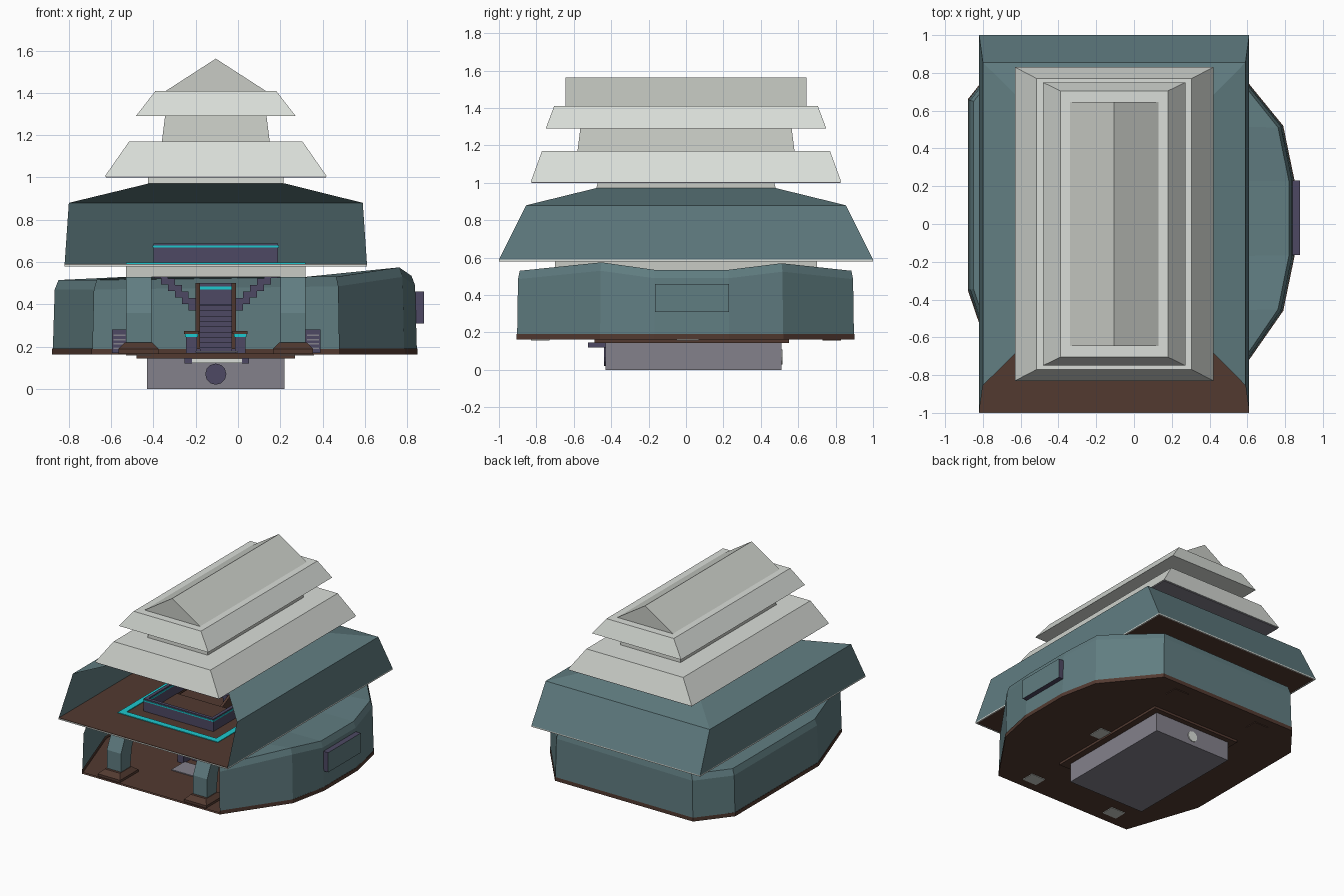
import bpy, bmesh, math

if "Cube" in bpy.data.objects:
    bpy.data.objects.remove(bpy.data.objects["Cube"])

CX = -0.105  # centre line of the upper storeys


def material(name, rgb):
    m = bpy.data.materials.new(name)
    m.diffuse_color = (*rgb, 1)
    m.use_nodes = True
    m.node_tree.nodes["Principled BSDF"].inputs["Base Color"].default_value = m.diffuse_color
    return m


TEAL = material("teal", (0.118, 0.205, 0.22))
BROWN = material("dark_brown", (0.085, 0.042, 0.03))
WHITE = material("pale_white", (0.70, 0.73, 0.69))
STONE = material("light_stone", (0.58, 0.60, 0.56))
PURPLE = material("dark_purple", (0.075, 0.066, 0.125))
GREY = material("purple_grey", (0.23, 0.22, 0.26))
CYAN = material("cyan", (0.012, 0.58, 0.62))


def build(name, verts, faces, mats, rule=None):
    """Mesh from points; rule(face) may choose a material index."""
    bm = bmesh.new()
    vs = [bm.verts.new(v) for v in verts]
    for f in faces:
        bm.faces.new([vs[i] for i in f])
    bmesh.ops.recalc_face_normals(bm, faces=bm.faces)
    bm.normal_update()
    if rule:
        for f in bm.faces:
            f.material_index = rule(f)
    me = bpy.data.meshes.new(name)
    bm.to_mesh(me)
    bm.free()
    for m in (mats if isinstance(mats, list) else [mats]):
        me.materials.append(m)
    ob = bpy.data.objects.new(name, me)
    bpy.context.collection.objects.link(ob)
    return ob


def rect(r, z):
    x0, x1, y0, y1 = r
    return [(x0, y0, z), (x1, y0, z), (x1, y1, z), (x0, y1, z)]


SIDES = [(0, 1, 5, 4), (1, 2, 6, 5), (2, 3, 7, 6), (3, 0, 4, 7)]
CAPS = [(0, 3, 2, 1), (4, 5, 6, 7)]


def frustum(name, r0, z0, r1, z1, mat, rule=None):
    return build(name, rect(r0, z0) + rect(r1, z1), SIDES + CAPS, mat, rule)


def box(name, r, z0, z1, mat, rule=None):
    return frustum(name, r, z0, r, z1, mat, rule)


def centred(hx, hy):
    return (CX - hx, CX + hx, -hy, hy)


def frame(name, outer, inner, z0, z1, mat):
    """Rectangular ring with a hole."""
    v = rect(outer, z0) + rect(outer, z1) + rect(inner, z0) + rect(inner, z1)
    f = []
    for i in range(4):
        j = (i + 1) % 4
        f += [(i, j, j + 4, i + 4), (i + 8, i + 12, j + 12, j + 8),
              (i + 4, j + 4, j + 12, i + 12), (i, i + 8, j + 8, j)]
    return build(name, v, f, mat)


def prism(name, profile, x0, x1, mat):
    """(y, z) profile extruded along x."""
    n = len(profile)
    v = [(x, y, z) for x in (x0, x1) for y, z in profile]
    f = [(i, (i + 1) % n, (i + 1) % n + n, i + n) for i in range(n)]
    return build(name, v, f + [tuple(range(n)), tuple(range(n, 2 * n))], mat)


def disc(name, y0, y1, r, mat):
    n = 12
    v = [(CX + r * math.cos(2 * math.pi * i / n), y, 0.07 + r * math.sin(2 * math.pi * i / n))
         for y in (y0, y1) for i in range(n)]
    f = [(i, (i + 1) % n, (i + 1) % n + n, i + n) for i in range(n)]
    build(name, v, f + [tuple(range(n)), tuple(range(n, 2 * n))], mat)


# Basement block with round hatches
box("basement", (-0.43, 0.22, -0.43, 0.51), 0, 0.15, GREY)
disc("front_hatch", -0.438, -0.43, 0.05, PURPLE)
disc("back_hatch", 0.51, 0.516, 0.04, WHITE)
box("basement_collar", (-0.48, 0.27, -0.49, 0.55), 0.145, 0.17, BROWN)
box("entry_step", (-0.22, 0.02, -0.52, -0.43), 0.122, 0.145, WHITE)
for x in (-0.235, 0.035):
    box("entry_step_end", (x - 0.017, x + 0.017, -0.525, -0.43), 0.12, 0.146, PURPLE)

# Lower storey: plan outline (x, y, wall height), open at the front
PLAN = [(0.48, -0.905, 0.53), (0.79, -0.46, 0.575), (0.85, -0.17, 0.535), (0.85, 0.23, 0.535),
        (0.79, 0.52, 0.57), (0.48, 0.9, 0.53), (-0.69, 0.9, 0.515), (-0.88, 0.66, 0.515),
        (-0.88, -0.35, 0.515), (-0.69, -0.905, 0.515)]
N = len(PLAN)


def ring(s, z):
    return [(x * s, y * (1 + s) / 2, z(h)) for x, y, h in PLAN]


NECK = (-0.53, 0.32, -0.70, 0.70)
walls = ring(0.995, lambda h: 0.19) + ring(0.985, lambda h: h - 0.045) + ring(0.965, lambda h: h)
walls += [(min(max(x, NECK[0]), NECK[1]), min(max(y, NECK[2]), NECK[3]), 0.53) for x, y, h in PLAN]
build("lower_walls_and_roof", walls,
      [(i + k * N, i + 1 + k * N, i + 1 + (k + 1) * N, i + (k + 1) * N)
       for k in range(3) for i in range(N - 1)], TEAL)
build("lower_floor", ring(1, lambda h: 0.163) + ring(1, lambda h: 0.192),
      [(i, (i + 1) % N, (i + 1) % N + N, i + N) for i in range(N - 1)] + [tuple(range(N))], BROWN)
build("lower_floor_top", ring(0.99, lambda h: 0.172), [tuple(range(N))], BROWN)
box("side_panel", (0.83, 0.88, -0.165, 0.23), 0.31, 0.46, [PURPLE, TEAL],
    lambda f: 1 if f.normal.x > 0.5 else 0)
frame("neck", NECK, (-0.51, 0.30, -0.68, 0.68), 0.53, 0.584, STONE)

# Bent pillars on stepped feet, mirrored front and back
for s in (-1, 1):
    for x in (-0.47, 0.26):
        prism("pillar", [(s * y, z) for y, z in
                         [(0.83, 0.2), (0.83, 0.36), (0.75, 0.53), (0.63, 0.53), (0.70, 0.36), (0.72, 0.2)]],
              x - 0.06, x + 0.06, TEAL)
        c = s * 0.78
        frustum("pillar_foot", (x - 0.095, x + 0.095, c - 0.11, c + 0.11), 0.19,
                (x - 0.065, x + 0.065, c - 0.07, c + 0.07), 0.22, BROWN)
        box("pillar_foot_base", (x - 0.095, x + 0.095, c - 0.11, c + 0.11), 0.165, 0.19, BROWN)
        box("pillar_underplate", (x - 0.06, x + 0.06, c - 0.05, c + 0.05), 0.158, 0.163,
            STONE if s < 0 else BROWN)

# Side consoles with vents
for x in (-0.56, 0.355):
    box("console", (x - 0.035, x + 0.035, -0.08, 0.12), 0.17, 0.28, PURPLE)
    for k in range(4):
        box("console_vent", (x - 0.028, x + 0.028, -0.085, -0.08), 0.19 + k * 0.02, 0.197 + k * 0.02, GREY)
box("console_underplate", (0.26, 0.36, -0.05, 0.07), 0.158, 0.163, STONE)

# Entry mat in front of the stairs
box("floor_hatch", (-0.2, 0.0, -0.52, -0.36), 0.172, 0.179, GREY)

# Central stair, landing and two side flights
for k in range(9):
    y = -0.3 + k * 0.055
    box("stair_step", (-0.18, -0.03, y, y + 0.055), 0.172, 0.195 + k * 0.025, PURPLE)
box("stair_landing", (-0.2, -0.01, 0.195, 0.42), 0.37, 0.40, PURPLE)
box("landing_trim", (-0.2, -0.01, 0.415, 0.43), 0.47, 0.485, CYAN)
box("landing_back", (-0.2, -0.01, 0.42, 0.44), 0.17, 0.5, PURPLE)
for s in (-1, 1):
    for k in range(6):
        a, b = sorted((CX + s * (0.095 + k * 0.033), CX + s * (0.128 + k * 0.033)))
        box("side_flight_step", (a, b, 0.2, 0.42), 0.37 + k * 0.031, 0.43 + k * 0.031, PURPLE)
    x = CX + s * 0.085
    prism("stair_rail", [(-0.3, 0.19), (-0.3, 0.27), (0.2, 0.5), (0.2, 0.4)], x - 0.01, x + 0.01, BROWN)
    x = CX + s * 0.115
    box("newel_post", (x - 0.025, x + 0.025, -0.38, -0.29), 0.17, 0.245, PURPLE)
    box("newel_trim", (x - 0.03, x + 0.03, -0.385, -0.285), 0.245, 0.26, CYAN)
    box("newel_cap", (x - 0.035, x + 0.035, -0.39, -0.28), 0.26, 0.275, BROWN)

# Upper storey floor with stairwell, pale rim, glowing frame and railing
EAVE = (-0.82, 0.61, -1.0, 1.0)
frame("upper_floor", (-0.818, 0.608, -0.998, 0.998), (-0.38, 0.17, -0.2, 0.45), 0.583, 0.592, BROWN)
frame("eave_rim", EAVE, (-0.812, 0.602, -0.992, 0.992), 0.58, 0.589, WHITE)
frame("floor_glow", NECK, (-0.485, 0.275, -0.655, 0.655), 0.592, 0.597, CYAN)
frame("railing", (-0.40, 0.19, -0.57, 0.57), (-0.375, 0.165, -0.545, 0.545), 0.592, 0.688, PURPLE)
frame("railing_glow", (-0.404, 0.194, -0.574, 0.574), (-0.371, 0.161, -0.541, 0.541), 0.668, 0.678, CYAN)

# Teal hipped shell, open towards the front
shell = rect(EAVE, 0.589) + rect((-0.80, 0.59, -0.855, 0.855), 0.88) + rect((-0.42, 0.22, -0.48, 0.48), 0.972)
build("hipped_shell", shell,
      [tuple(i + 4 * k for i in f) for k in (0, 1) for f in SIDES[1:]] + [(8, 9, 10, 11)], TEAL)

# Pale stacked roof tiers
frustum("tier_neck_low", centred(0.32, 0.48), 0.972, centred(0.32, 0.47), 1.005, STONE)
frustum("tier_low", centred(0.525, 0.83), 1.005, centred(0.41, 0.77), 1.17, WHITE)
box("tier_low_underside", centred(0.52, 0.825), 0.999, 1.005, GREY)
frustum("tier_neck_high", centred(0.255, 0.58), 1.17, centred(0.24, 0.565), 1.29, STONE)
frustum("tier_high", centred(0.378, 0.75), 1.29, centred(0.285, 0.705), 1.41, WHITE)

# Gable on top
g = [(CX + dx, y, z) for y in (-0.645, 0.645) for dx, z in ((-0.235, 1.41), (0.235, 1.41), (0, 1.562))]
build("gable_roof", g, [(0, 1, 2), (3, 5, 4), (0, 3, 4, 1), (1, 4, 5, 2), (2, 5, 3, 0)], STONE)
